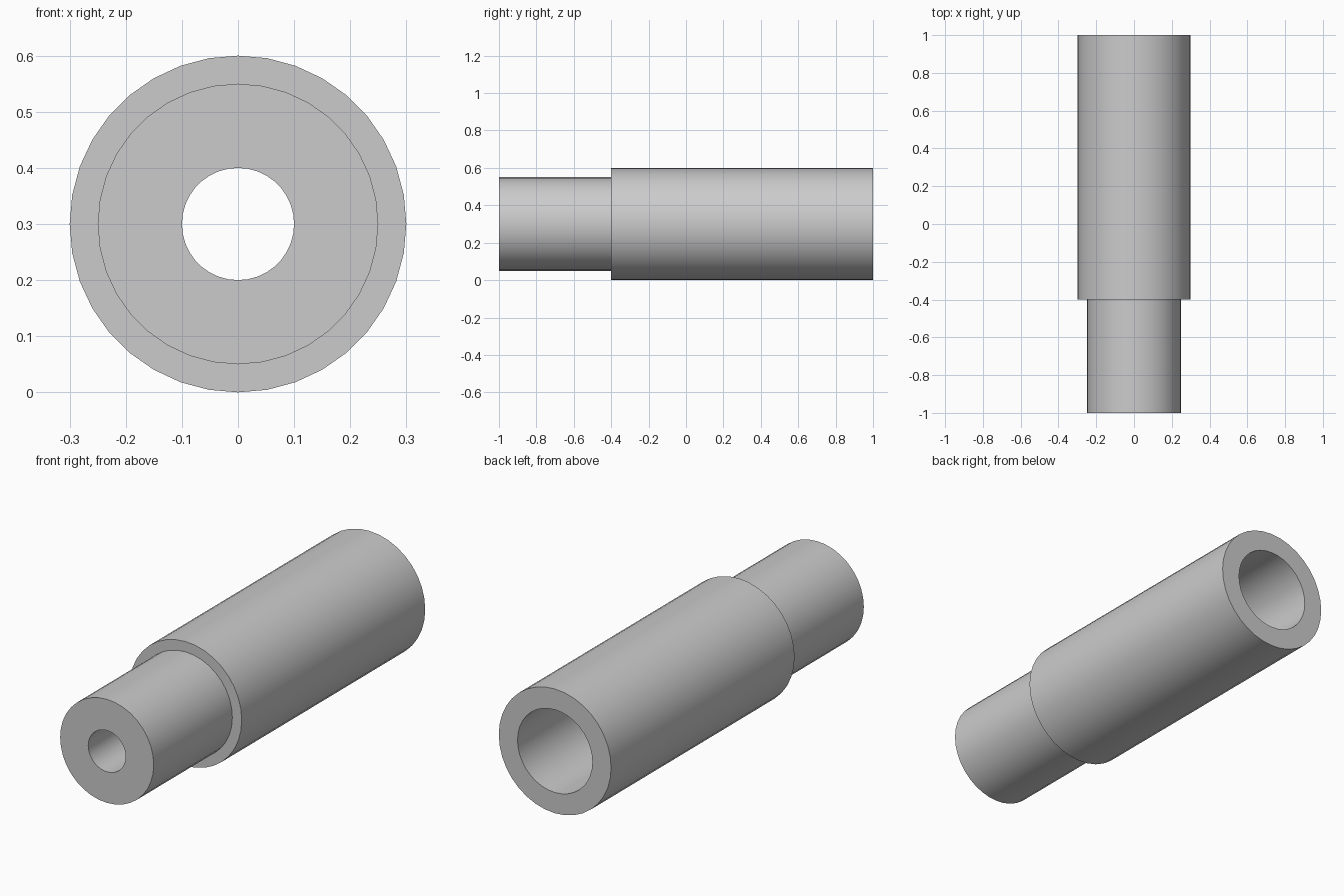
import bpy
import bmesh
import math
from mathutils import Vector

SIDES = 36
AXIS_HEIGHT = 0.3

cube = bpy.data.objects.get("Cube")
if cube:
    bpy.data.objects.remove(cube, do_unlink=True)

grey = bpy.data.materials.new("plain_grey")
grey.use_nodes = True
colour = (0.6, 0.6, 0.6, 1)
grey.diffuse_color = colour
grey.node_tree.nodes["Principled BSDF"].inputs["Base Color"].default_value = colour


def lathe(name, profile):
    """Revolve a closed (radius, y) profile around the lengthwise axis."""
    bm = bmesh.new()
    verts = [bm.verts.new((0, y, r)) for r, y in profile]
    edges = [bm.edges.new((v, verts[i - 1])) for i, v in enumerate(verts)]
    bmesh.ops.spin(bm, geom=verts + edges, cent=(0, 0, 0), axis=(0, 1, 0),
                   angle=math.tau, steps=SIDES, use_merge=True)
    bmesh.ops.remove_doubles(bm, verts=bm.verts, dist=0.0001)
    bmesh.ops.recalc_face_normals(bm, faces=bm.faces)
    bmesh.ops.translate(bm, verts=bm.verts, vec=Vector((0, 0, AXIS_HEIGHT)))
    mesh = bpy.data.meshes.new(name)
    bm.to_mesh(mesh)
    bm.free()
    mesh.materials.append(grey)
    obj = bpy.data.objects.new(name, mesh)
    bpy.context.collection.objects.link(obj)
    return obj


# Stepped sleeve: narrow neck at the front, wide barrel with a larger bore behind
sleeve = lathe("stepped_sleeve", [
    (0.10, -1.0), (0.25, -1.0),   # neck end ring
    (0.25, -0.4), (0.30, -0.4),   # outer shoulder
    (0.30, 1.0), (0.20, 1.0),     # barrel end ring
    (0.20, -0.4), (0.10, -0.4),   # inner shoulder
])

bpy.ops.object.select_all(action="DESELECT")
sleeve.select_set(True)
bpy.context.view_layer.objects.active = sleeve
bpy.ops.object.shade_smooth_by_angle(angle=math.radians(30))
